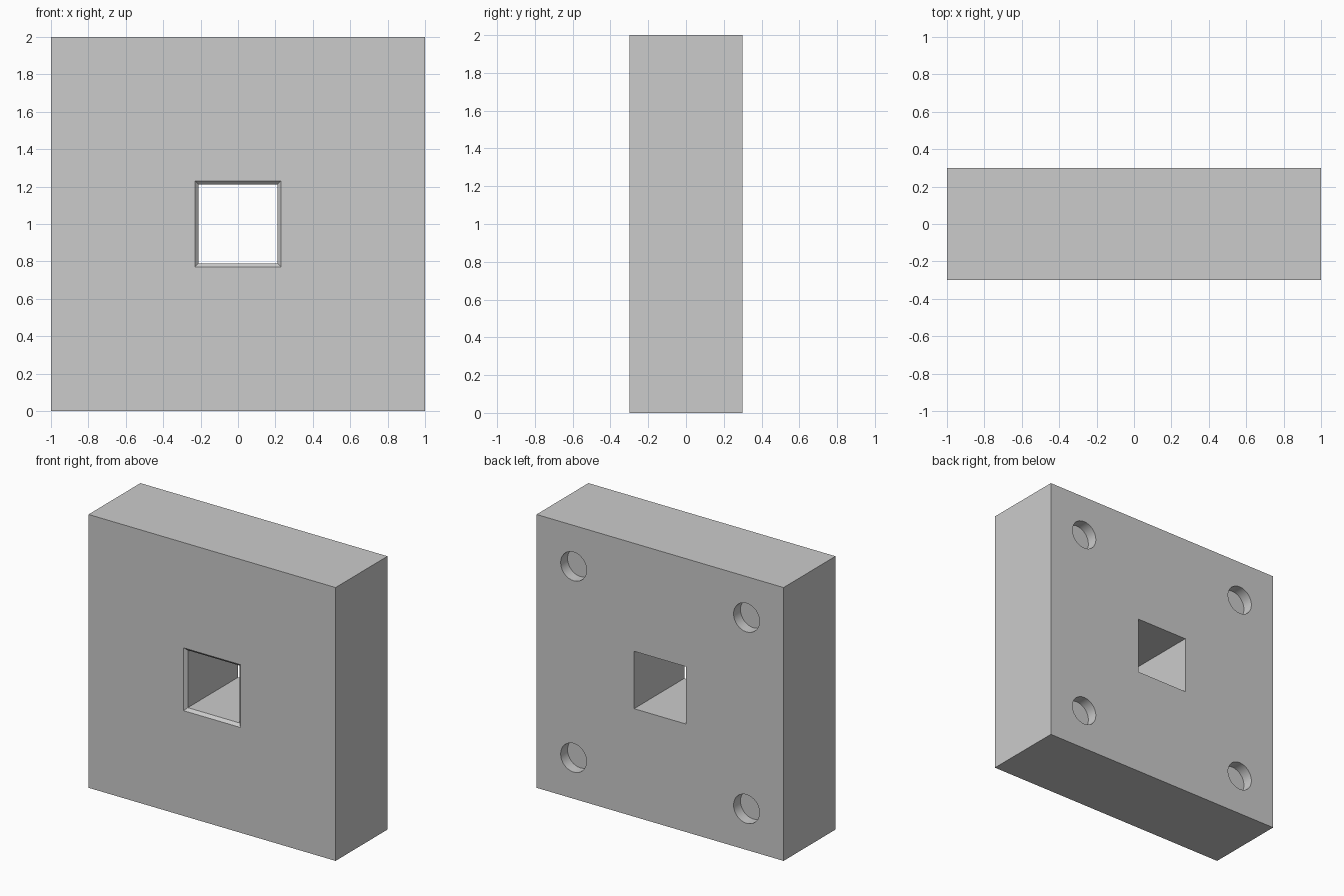
import bpy, bmesh, math

if "Cube" in bpy.data.objects:
    bpy.data.objects.remove(bpy.data.objects["Cube"])

def loft(name, loops):
    # closed solid skinned through equal-length loops of points
    bm = bmesh.new()
    rings = [[bm.verts.new(p) for p in lp] for lp in loops]
    n = len(rings[0])
    for a, b in zip(rings, rings[1:]):
        for i in range(n):
            j = (i + 1) % n
            bm.faces.new((a[i], a[j], b[j], b[i]))
    bm.faces.new(rings[0])
    bm.faces.new(rings[-1])
    bmesh.ops.recalc_face_normals(bm, faces=bm.faces)
    me = bpy.data.meshes.new(name)
    bm.to_mesh(me)
    bm.free()
    ob = bpy.data.objects.new(name, me)
    bpy.context.collection.objects.link(ob)
    return ob

def square(h, y):
    return [(-h, y, 1 - h), (h, y, 1 - h), (h, y, 1 + h), (-h, y, 1 + h)]

def circle(cx, cz, r, y, n=32):
    return [(cx + r * math.cos(2 * math.pi * i / n), y,
             cz + r * math.sin(2 * math.pi * i / n)) for i in range(n)]

# solid square block
block = loft("block", [square(1, -0.3), square(1, 0.3)])

# square through hole with chamfered front rim
cutters = [loft("hole_cutter", [square(0.25, -0.32), square(0.21, -0.28), square(0.21, 0.4)])]

# four shallow round pockets on the back
for sx in (-1, 1):
    for sz in (-1, 1):
        c = (0.7 * sx, 1 + 0.7 * sz)
        cutters.append(loft("pocket_cutter", [circle(*c, 0.105, 0.22), circle(*c, 0.105, 0.4)]))

bpy.context.view_layer.objects.active = block
block.select_set(True)
for c in cutters:
    m = block.modifiers.new("cut", 'BOOLEAN')
    m.object = c
    m.solver = 'EXACT'
    bpy.ops.object.modifier_apply(modifier=m.name)
    bpy.data.objects.remove(c, do_unlink=True)

bpy.ops.object.shade_smooth_by_angle(angle=math.radians(30))
